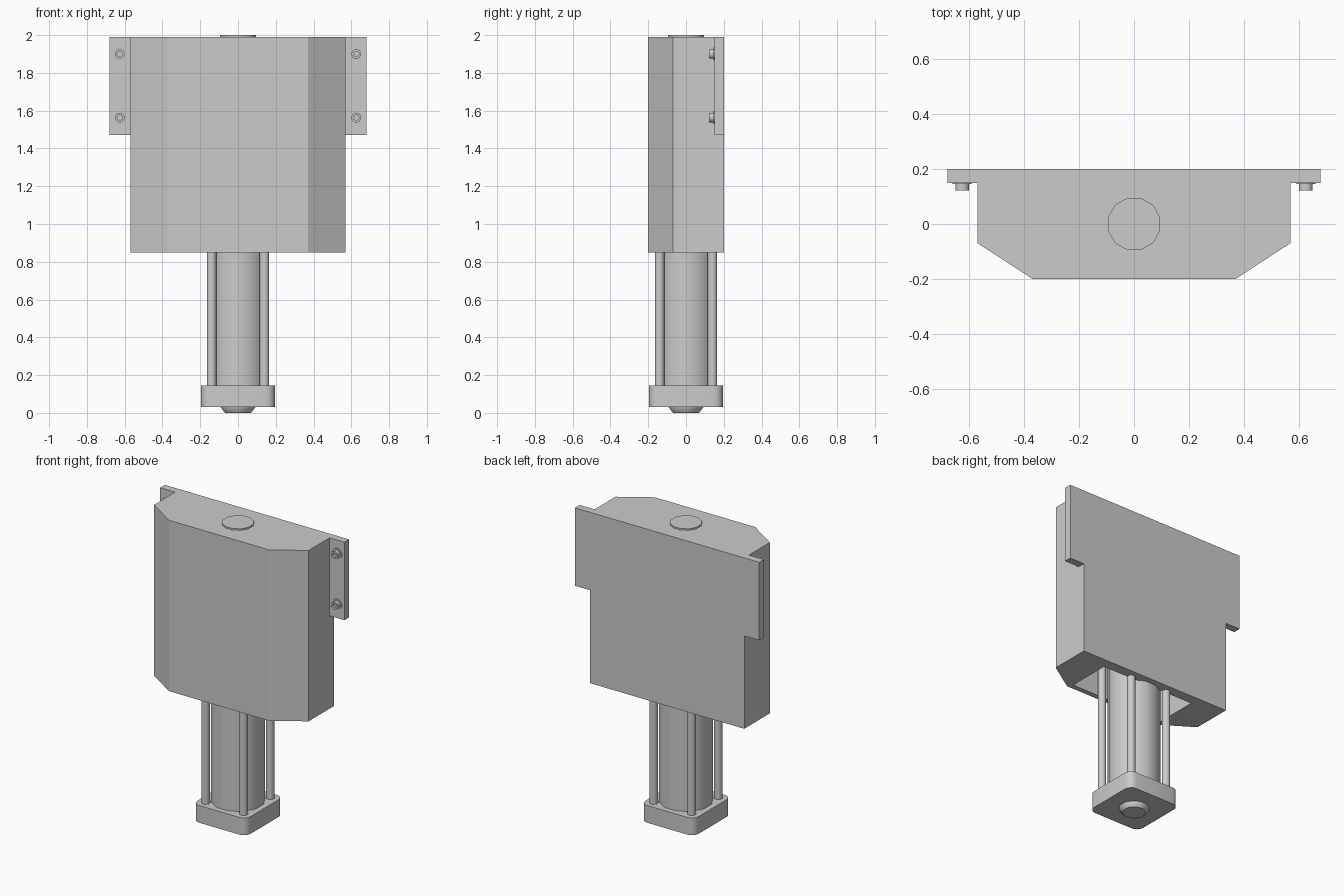
import bpy, bmesh, math
from mathutils import Matrix

if "Cube" in bpy.data.objects:
    bpy.data.objects.remove(bpy.data.objects["Cube"])


def finish(name, bm, matrix=Matrix(), smooth=True):
    bmesh.ops.remove_doubles(bm, verts=bm.verts, dist=1e-5)
    bmesh.ops.recalc_face_normals(bm, faces=bm.faces)
    bm.transform(matrix)
    mesh = bpy.data.meshes.new(name)
    bm.to_mesh(mesh)
    bm.free()
    ob = bpy.data.objects.new(name, mesh)
    bpy.context.collection.objects.link(ob)
    if smooth:
        bpy.ops.object.select_all(action='DESELECT')
        ob.select_set(True)
        bpy.context.view_layer.objects.active = ob
        bpy.ops.object.shade_smooth_by_angle(angle=math.radians(40))
    return ob


def prism(name, outline, z0, z1, smooth=False):
    """Extrude an xy outline from z0 to z1."""
    bm = bmesh.new()
    face = bm.faces.new([bm.verts.new((x, y, z0)) for x, y in outline])
    new = bmesh.ops.extrude_face_region(bm, geom=[face])['geom']
    bmesh.ops.translate(bm, vec=(0, 0, z1 - z0),
                        verts=[v for v in new if isinstance(v, bmesh.types.BMVert)])
    return finish(name, bm, smooth=smooth)


def rect(x0, x1, y0, y1):
    return [(x0, y0), (x1, y0), (x1, y1), (x0, y1)]


def lathe(name, profile, matrix=Matrix(), sides=12):
    """Turn (radius, height) pairs around z, with flats facing the axes."""
    bm = bmesh.new()
    rings = []
    for r, z in profile:
        rings.append([bm.verts.new((r * math.cos(a), r * math.sin(a), z))
                      for a in [math.tau * (i + .5) / sides for i in range(sides)]])
    for a, b in zip(rings, rings[1:]):
        for i in range(sides):
            j = (i + 1) % sides
            bm.faces.new((a[i], a[j], b[j], b[i]))
    return finish(name, bm, matrix)


# Housing with chamfered front corners, hollow from below
housing = prism("housing", [(-.57, .2), (-.57, -.07), (-.37, -.2),
                            (.37, -.2), (.57, -.07), (.57, .2)], .85, 1.99)
cutter = prism("cavity_cutter", rect(-.35, .35, -.165, .13), .7, 1.8)
cutter.hide_render = True
cutter.hide_viewport = True
cut = housing.modifiers.new("cavity", 'BOOLEAN')
cut.operation = 'DIFFERENCE'
cut.solver = 'EXACT'
cut.object = cutter

# Cylinder tube, end plugs
lathe("tube", [(0, .14), (.165, .14), (.165, 1.82), (0, 1.82)])
lathe("top_plug", [(0, 1.95), (.098, 1.95), (.098, 2), (0, 2)])
lathe("bottom_plug", [(0, 0), (.072, 0), (.095, .03), (.095, .05), (0, .05)])

# End cap with rounded corners
cap = []
for k, (sx, sy) in enumerate([(1, 1), (-1, 1), (-1, -1), (1, -1)]):
    for i in range(5):
        a = math.pi / 2 * (k + i / 4)
        cap.append((sx * .147 + .05 * math.cos(a), sy * .147 + .05 * math.sin(a)))
prism("end_cap", cap, .03, .145, smooth=True)

for sx, side in ((-1, "left"), (1, "right")):
    # Tie rods at the corners of the cap
    for sy, end in ((-1, "front"), (1, "back")):
        lathe(f"tie_rod_{end}_{side}",
              [(0, .13), (.026, .13), (.026, 1.82), (0, 1.82)],
              Matrix.Translation((sx * .14, sy * .14, 0)))
    # Mounting flange flush with the back
    prism(f"flange_{side}", rect(*sorted((sx * .57, sx * .68)), .15, .2), 1.47, 1.99)
    # Socket head bolts with washers, facing the front
    for z, level in ((1.9, "upper"), (1.563, "lower")):
        lathe(f"bolt_{level}_{side}",
              [(0, -.002), (.036, -.002), (.036, .005), (.026, .005), (.026, .028),
               (.014, .028), (.014, .012), (0, .012)],
              Matrix.Translation((sx * .626, .15, z)) @ Matrix.Rotation(math.pi / 2, 4, 'X'))
